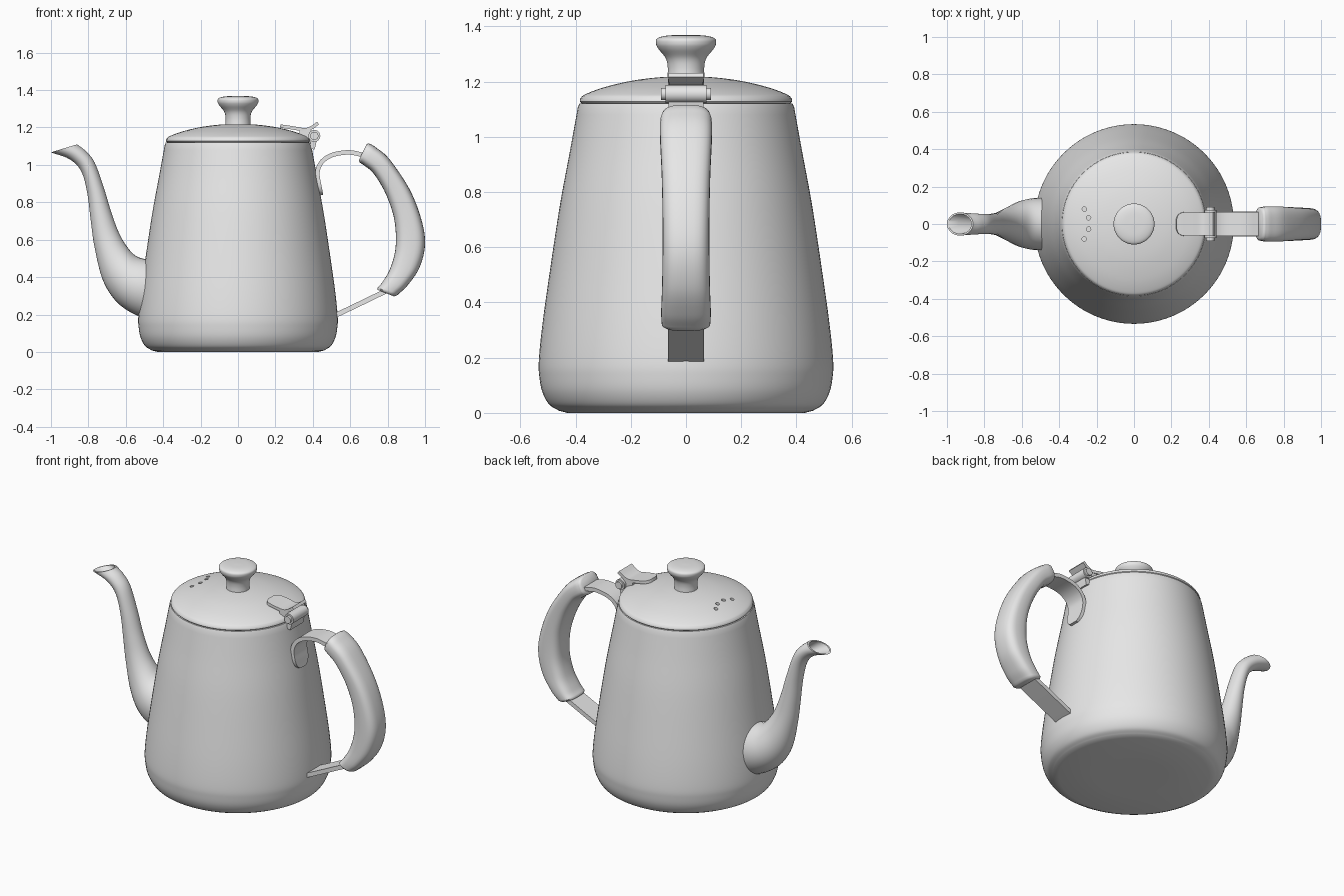
import bpy, bmesh, math
from mathutils import Vector

if "Cube" in bpy.data.objects:
    bpy.data.objects.remove(bpy.data.objects["Cube"], do_unlink=True)

metal = bpy.data.materials.new("light grey")
metal.use_nodes = True
metal.diffuse_color = (0.8, 0.8, 0.8, 1)
metal.node_tree.nodes["Principled BSDF"].inputs["Base Color"].default_value = (0.8, 0.8, 0.8, 1)


def spline(points, steps=6):
    """Catmull-Rom curve through tuples of any length."""
    p = [Vector(q) for q in points]
    p = [2 * p[0] - p[1]] + p + [2 * p[-1] - p[-2]]
    out = []
    for i in range(1, len(p) - 2):
        a, b, c, d = p[i - 1:i + 3]
        for s in range(steps):
            t = s / steps
            out.append(0.5 * (2 * b + (c - a) * t + (2 * a - 5 * b + 4 * c - d) * t * t
                              + (3 * b - a - 3 * c + d) * t ** 3))
    return [tuple(v) for v in out] + [tuple(p[-2])]


def loft(name, rings, angle=35):
    """Skin a row of equal rings and cap both ends."""
    bm = bmesh.new()
    rows = [[bm.verts.new(co) for co in ring] for ring in rings]
    n = len(rows[0])
    for r, s in zip(rows, rows[1:]):
        for i in range(n):
            j = (i + 1) % n
            bm.faces.new((r[i], r[j], s[j], s[i]))
    bm.faces.new(rows[0][::-1])
    bm.faces.new(rows[-1])
    bmesh.ops.recalc_face_normals(bm, faces=bm.faces)
    mesh = bpy.data.meshes.new(name)
    bm.to_mesh(mesh)
    bm.free()
    mesh.materials.append(metal)
    obj = bpy.data.objects.new(name, mesh)
    bpy.context.collection.objects.link(obj)
    smooth(obj, angle)
    return obj


def smooth(obj, angle):
    obj.data.shade_smooth()
    obj.data.set_sharp_from_angle(angle=math.radians(angle))


def lathe(name, profile, sides=96, angle=35):
    turn = [2 * math.pi * i / sides for i in range(sides)]
    return loft(name, [[(r * math.cos(a), r * math.sin(a), z) for a in turn]
                       for r, z in profile], angle)


def section(s, power=2.0, scale=1.0, shift=(0, 0), sides=32):
    """Rounded ring from (x1, z1, x2, z2, half width in y)."""
    x1, z1, x2, z2, w = s
    c = Vector(((x1 + x2) / 2 + shift[0], 0, (z1 + z2) / 2 + shift[1]))
    u = Vector(((x1 - x2) / 2, 0, (z1 - z2) / 2)) * scale
    v = Vector((0, w * scale, 0))
    ring = []
    for i in range(sides):
        a = 2 * math.pi * i / sides
        ca, sa = math.cos(a), math.sin(a)
        ring.append(c + u * math.copysign(abs(ca) ** (2 / power), ca)
                    + v * math.copysign(abs(sa) ** (2 / power), sa))
    return ring


def strap(name, path, thick, steps=6):
    """Flat bar along (x, z, half width) points."""
    pts = spline(path, steps)
    rings = []
    for i, (x, z, w) in enumerate(pts):
        a, b = pts[max(i - 1, 0)], pts[min(i + 1, len(pts) - 1)]
        n = Vector((-(b[1] - a[1]), b[0] - a[0])).normalized() * thick / 2
        rings.append([(x + k * n.x, s * w, z + k * n.y)
                      for k, s in ((1, 1), (1, -1), (-1, -1), (-1, 1))])
    return loft(name, rings)


def cylinder(name, loc, radius, depth, rot=(0, 0, 0), sides=24):
    obj = lathe(name, [(radius, -depth / 2), (radius, depth / 2)], sides)
    obj.location, obj.rotation_euler = loc, rot
    return obj


# Pot body with rounded foot and inward rim
wall = spline([(0.46, 0.008), (0.495, 0.03), (0.52, 0.075), (0.531, 0.13), (0.533, 0.19),
               (0.52, 0.32), (0.495, 0.5), (0.457, 0.75), (0.42, 0.95), (0.392, 1.105)])
lathe("pot_body", [(0.2, 0), (0.43, 0.0)] + wall + [(0.386, 1.12), (0.3, 1.122)])

# Domed lid with steam holes
dome = spline([(0.383, 1.138), (0.366, 1.153), (0.3, 1.178), (0.2, 1.202),
               (0.1, 1.215), (0.02, 1.219)])
lid = lathe("lid", [(0.3, 1.118), (0.378, 1.12), (0.385, 1.127)] + dome)
for x, y in ((-0.265, 0.08), (-0.243, 0.033), (-0.243, -0.027), (-0.266, -0.08)):
    cutter = cylinder("steam_hole_cutter", (x, y, 1.19), 0.012, 0.1, sides=16)
    cutter.hide_render = True
    mod = lid.modifiers.new("steam_hole", "BOOLEAN")
    mod.operation, mod.object = "DIFFERENCE", cutter
    bpy.context.view_layer.objects.active = lid
    bpy.ops.object.modifier_apply(modifier=mod.name)
    bpy.data.objects.remove(cutter, do_unlink=True)
smooth(lid, 35)

# Lid knob
lathe("lid_knob", spline([(0.068, 1.205), (0.066, 1.25), (0.074, 1.285), (0.1, 1.318),
                          (0.109, 1.338), (0.104, 1.356), (0.07, 1.366), (0.01, 1.369)]),
      48, 50)

# Gooseneck spout: left edge, right edge, half width
neck = spline([(-0.48, 0.17, -0.43, 0.49, 0.14), (-0.58, 0.215, -0.5, 0.497, 0.138),
               (-0.66, 0.28, -0.555, 0.52, 0.122), (-0.725, 0.39, -0.603, 0.577, 0.093),
               (-0.767, 0.56, -0.64, 0.645, 0.07), (-0.787, 0.7, -0.677, 0.745, 0.06),
               (-0.806, 0.85, -0.718, 0.88, 0.055), (-0.838, 0.965, -0.765, 1.01, 0.054),
               (-0.9, 1.03, -0.81, 1.07, 0.056), (-1.0, 1.067, -0.86, 1.11, 0.062)])
rings = [section(s) for s in neck]
# Hollow mouth
rings += [section(neck[-1], scale=0.86), section(neck[-4], scale=0.84),
          section(neck[-9], scale=0.8)]
loft("spout", rings)

# Handle grip: outer edge, inner edge, half width
grip = spline([(0.7, 1.115, 0.65, 1.013, 0.088), (0.735, 1.095, 0.677, 0.995, 0.094),
               (0.81, 1.03, 0.728, 0.95, 0.094), (0.917, 0.87, 0.79, 0.845, 0.088),
               (0.98, 0.71, 0.835, 0.71, 0.085), (1.0, 0.575, 0.843, 0.565, 0.085),
               (0.97, 0.45, 0.815, 0.45, 0.087), (0.906, 0.355, 0.773, 0.375, 0.09),
               (0.85, 0.302, 0.746, 0.343, 0.088)])
loft("handle_grip", [section(grip[0], 3, 0.86, (-0.008, 0.004))]
     + [section(s, 3) for s in grip]
     + [section(grip[-1], 3, 0.86, (-0.008, -0.008))], 50)

# Handle straps
strap("upper_handle_strap", [(0.444, 0.838, 0.028), (0.44, 0.858, 0.052), (0.434, 0.89, 0.064),
                             (0.425, 0.94, 0.065), (0.43, 0.985, 0.065), (0.458, 1.026, 0.065),
                             (0.51, 1.055, 0.065), (0.59, 1.067, 0.065), (0.65, 1.057, 0.065),
                             (0.69, 1.045, 0.065)], 0.024)
strap("lower_handle_strap", [(0.505, 0.19, 0.066), (0.53, 0.2, 0.066),
                             (0.66, 0.262, 0.066), (0.8, 0.33, 0.066)], 0.026)

# Lid hinge with thumb tab
strap("thumb_tab", [(0.226, 1.208, 0.025), (0.236, 1.206, 0.048), (0.26, 1.203, 0.062),
                    (0.31, 1.195, 0.065), (0.36, 1.188, 0.062), (0.395, 1.2, 0.062),
                    (0.428, 1.224, 0.064)], 0.018)
strap("hinge_lid_leaf", [(0.33, 1.165, 0.06), (0.37, 1.165, 0.06), (0.405, 1.16, 0.06)], 0.045)
strap("hinge_body_leaf", [(0.395, 1.085, 0.064), (0.402, 1.115, 0.064), (0.408, 1.15, 0.064)], 0.03)
cylinder("hinge_barrel", (0.408, 0, 1.155), 0.032, 0.15, (math.pi / 2, 0, 0))
cylinder("hinge_pin", (0.408, 0, 1.155), 0.022, 0.18, (math.pi / 2, 0, 0))
